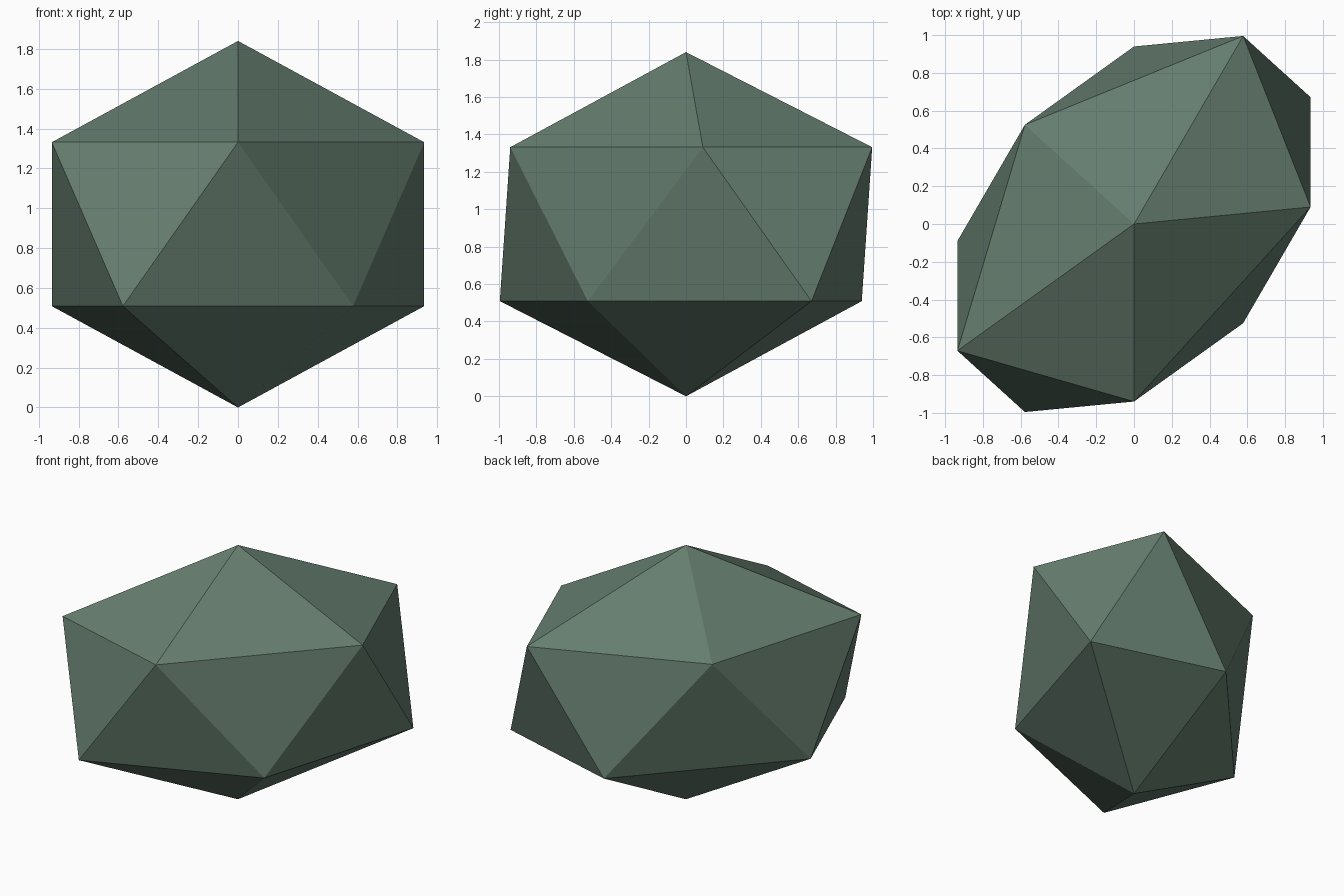
import bpy, bmesh, math
from mathutils import Matrix

if "Cube" in bpy.data.objects:
    bpy.data.objects.remove(bpy.data.objects["Cube"])

# Faceted stone: icosahedron, stretched in plan and sheared along y
HALF_HEIGHT = 0.92
RING = 0.983 / math.sqrt(0.8)      # plan scale giving a ring radius of 0.983
STRETCH_Y, SHEAR = 0.956, 0.407

bm = bmesh.new()
bmesh.ops.create_icosphere(bm, subdivisions=1, radius=1.0)
turn = Matrix.Rotation(-math.pi / 2, 4, 'Z')
scale = Matrix.Diagonal((RING, RING * STRETCH_Y, HALF_HEIGHT, 1))
shear = Matrix.Identity(4)
shear[1][0] = SHEAR
lift = Matrix.Translation((0, 0, HALF_HEIGHT))
bm.transform(lift @ shear @ scale @ turn)
bmesh.ops.recalc_face_normals(bm, faces=bm.faces)

mesh = bpy.data.meshes.new("faceted_stone")
bm.to_mesh(mesh)
bm.free()

# Single muted green colour
green = bpy.data.materials.new("muted_green")
green.diffuse_color = (0.130, 0.205, 0.158, 1)
green.use_nodes = True
green.node_tree.nodes["Principled BSDF"].inputs["Base Color"].default_value = green.diffuse_color
mesh.materials.append(green)

stone = bpy.data.objects.new("faceted_stone", mesh)
bpy.context.collection.objects.link(stone)
